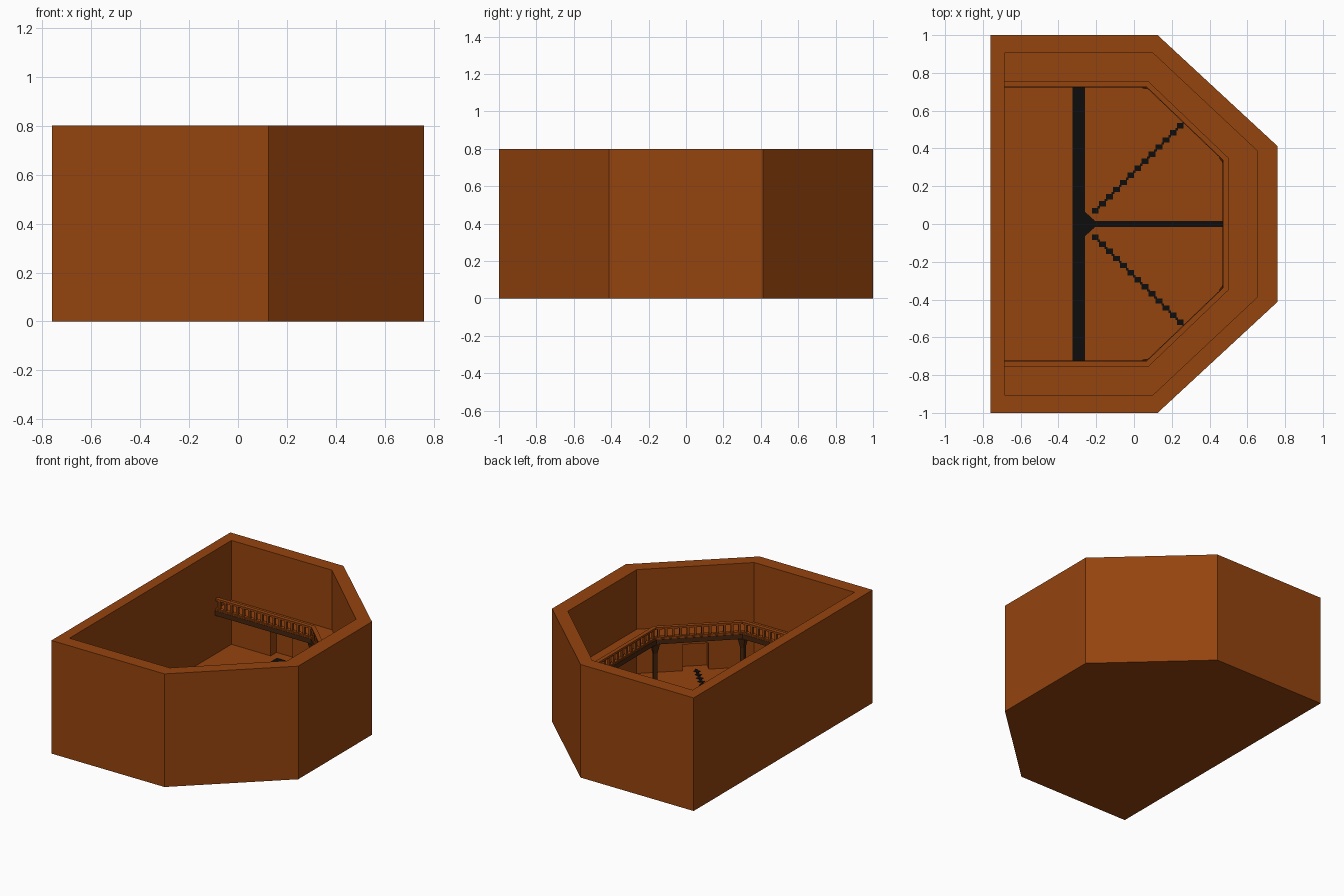
import bpy, bmesh, math
from mathutils import Vector, Matrix

if "Cube" in bpy.data.objects:
    bpy.data.objects.remove(bpy.data.objects["Cube"])


def material(name, rgb):
    m = bpy.data.materials.new(name)
    m.diffuse_color = (*rgb, 1)
    m.use_nodes = True
    m.node_tree.nodes["Principled BSDF"].inputs["Base Color"].default_value = m.diffuse_color
    return m


BROWN = material("warm_brown", (0.30, 0.057, 0.0045))
DARK = material("dark_timber", (0.062, 0.018, 0.004))
BLACK = material("black_inlay", (0.004, 0.004, 0.004))
FLOOR = 0.065


def finish(name, bm, mat):
    bmesh.ops.recalc_face_normals(bm, faces=bm.faces)
    me = bpy.data.meshes.new(name)
    bm.to_mesh(me)
    bm.free()
    me.materials.append(mat)
    ob = bpy.data.objects.new(name, me)
    bpy.context.collection.objects.link(ob)
    return ob


def add_prism(bm, pts, z0, z1):
    lo = [bm.verts.new((p[0], p[1], z0)) for p in pts]
    hi = [bm.verts.new((p[0], p[1], z1)) for p in pts]
    bm.faces.new(lo[::-1])
    bm.faces.new(hi)
    n = len(pts)
    for i in range(n):
        j = (i + 1) % n
        bm.faces.new((lo[i], lo[j], hi[j], hi[i]))


def add_box(bm, cx, cy, z0, z1, sx, sy, ang=0.0):
    mat = (Matrix.Translation((cx, cy, (z0 + z1) / 2)) @ Matrix.Rotation(ang, 4, 'Z')
           @ Matrix.Diagonal((sx, sy, z1 - z0, 1)))
    bmesh.ops.create_cube(bm, size=1, matrix=mat)


def prism(name, pts, z0, z1, mat):
    bm = bmesh.new()
    add_prism(bm, pts, z0, z1)
    return finish(name, bm, mat)


def mirrored(half):
    """Half path on -y, continued by its mirror image on +y."""
    return half + [(x, -y) for x, y in reversed(half)]


def offset(path, d):
    """Mitred offset of an open path, positive towards the room centre."""
    pts = [Vector(p) for p in path]
    dirs = [(b - a).normalized() for a, b in zip(pts, pts[1:])]
    nrm = [Vector((-t.y, t.x)) for t in dirs]
    out = []
    for i, p in enumerate(pts):
        a, b = nrm[max(i - 1, 0)], nrm[min(i, len(nrm) - 1)]
        m = (a + b).normalized()
        out.append(p + m * (d / m.dot(b)))
    return out


def band(name, path, d0, d1, z0, z1, mat):
    return prism(name, offset(path, d0) + offset(path, d1)[::-1], z0, z1, mat)


outer = mirrored([(-0.76, -1), (0.125, -1), (0.76, -0.412)])
wall = mirrored([(-0.685, -0.905), (0.10, -0.905), (0.655, -0.385)])
rail = mirrored([(-0.685, -0.74), (0.072, -0.74), (0.485, -0.345)])

# Room shell with hollow interior and recessed doorways
shell = prism("room_shell", outer, 0, 0.8, BROWN)
cutters = [prism("cavity_cutter", wall, FLOOR, 1.0, BROWN)]
diag = math.atan2(0.52, 0.555)
doors = [(0.655, 0, math.pi / 2)]
for s in (-1, 1):
    doors += [(-0.2925, 0.905 * s, 0), (0.3775, 0.645 * s, -s * diag)]
for x, y, a in doors:
    bm = bmesh.new()
    add_box(bm, x, y, FLOOR, 0.25, 0.17, 0.13, a)
    cutters.append(finish("door_cutter", bm, BROWN))
for c in cutters:
    c.hide_render = True
    mod = shell.modifiers.new("cut", 'BOOLEAN')
    mod.operation, mod.object, mod.solver = 'DIFFERENCE', c, 'EXACT'
bpy.context.view_layer.update()
baked = bpy.data.meshes.new_from_object(
    shell.evaluated_get(bpy.context.evaluated_depsgraph_get()))
shell.modifiers.clear()
shell.data = baked
for c in cutters:
    bpy.data.objects.remove(c)

# Balcony deck with dark beams beneath its two edges
deck = offset(wall, 0) + offset(rail, 0.015)[::-1]
prism("balcony_deck", deck, 0.362, 0.378, BROWN)
band("balcony_edge_beam", rail, -0.015, 0.017, 0.338, 0.372, DARK)
band("balcony_wall_beam", wall, 0.0, 0.035, 0.338, 0.3625, DARK)

# Railing: handrail, bottom rail and evenly spaced balusters
band("handrail", rail, -0.014, 0.014, 0.442, 0.456, BROWN)
band("bottom_rail", rail, -0.012, 0.012, 0.376, 0.386, BROWN)
bm = bmesh.new()
for a, b in zip(rail, rail[1:]):
    a, b = Vector(a), Vector(b)
    d = b - a
    n = round(d.length / 0.048)
    for i in range(n):
        p = a + d * ((i + 0.5) / n)
        add_box(bm, p.x, p.y, 0.38, 0.445, 0.016, 0.016, math.atan2(d.y, d.x))
finish("balusters", bm, BROWN)

# Support posts with flared heads below the balcony corners
bm = bmesh.new()
for x, y in rail[1:5]:
    ang = math.atan2(y, x)
    add_box(bm, x, y, FLOOR, 0.34, 0.026, 0.026, ang)
    head = bmesh.ops.create_cone(
        bm, cap_ends=True, segments=4, radius1=0.018, radius2=0.036, depth=0.07,
        matrix=Matrix.Translation((x, y, 0.304)) @ Matrix.Rotation(ang + math.pi / 4, 4, 'Z'))
finish("support_posts", bm, DARK)

# Black floor inlay: cross stripe, centre stripe, hub and stepped diagonals
bm = bmesh.new()
z0, z1 = FLOOR - 0.002, FLOOR + 0.003
add_box(bm, -0.2925, 0, z0, z1, 0.065, 1.80)
add_box(bm, 0.195, 0, z0, z1, 0.91, 0.03)
add_prism(bm, [(-0.26, -0.065), (-0.21, -0.02), (-0.21, 0.02), (-0.26, 0.065)], z0, z1)
for s in (-1, 1):
    for i in range(16):
        x = -0.205 + i * 0.0375
        add_box(bm, x, s * (x + 0.275), z0, z1, 0.036, 0.028)
        add_box(bm, x + 0.019, s * (x + 0.294), z0, z1, 0.014, 0.012)
finish("floor_inlay", bm, BLACK)
